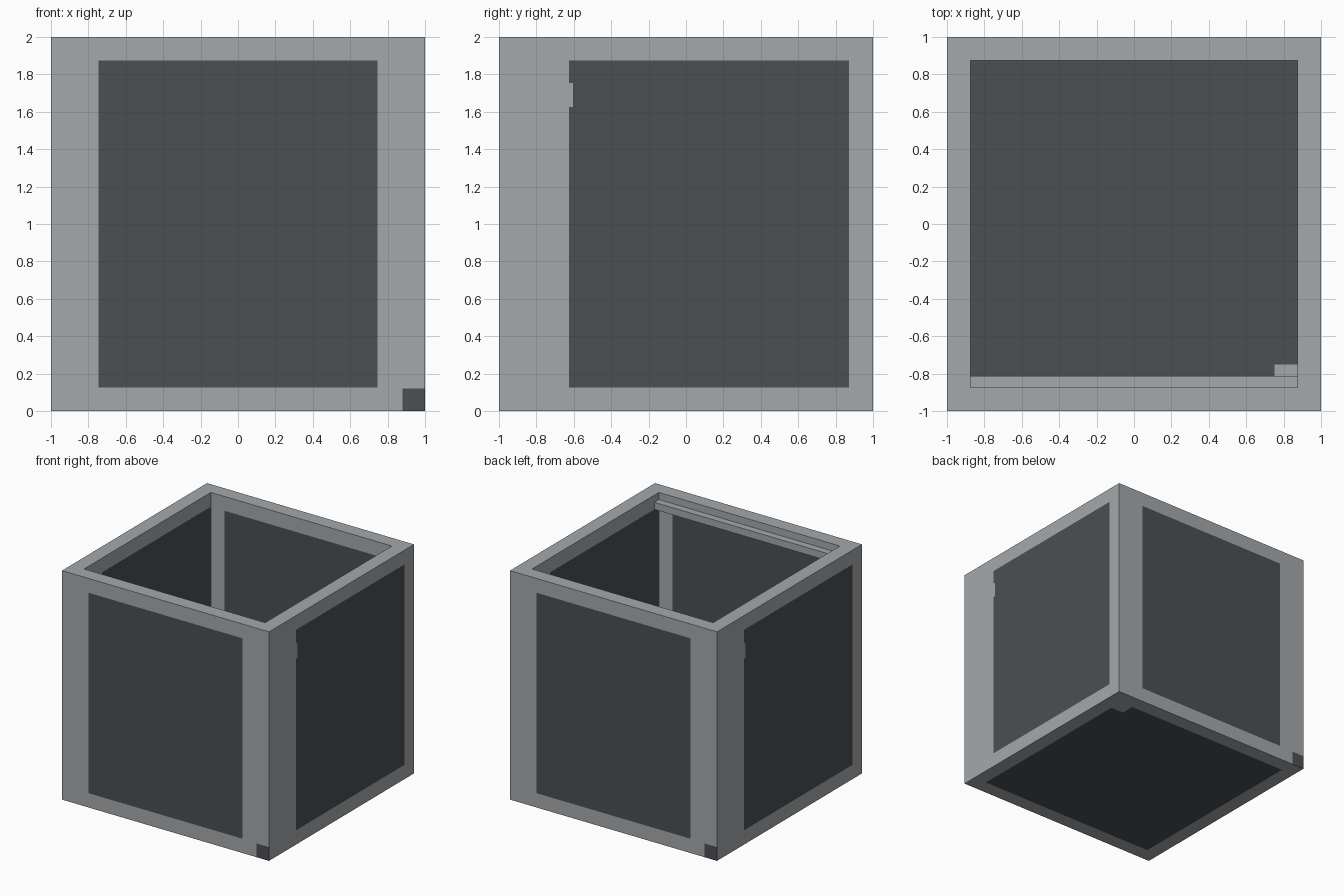
import bpy, bmesh
from mathutils import Vector

cube = bpy.data.objects.get("Cube")
if cube:
    bpy.data.objects.remove(cube, do_unlink=True)


def material(name, rgb):
    m = bpy.data.materials.new(name)
    m.use_nodes = True
    m.diffuse_color = (*rgb, 1)
    bsdf = m.node_tree.nodes["Principled BSDF"]
    bsdf.inputs["Base Color"].default_value = (*rgb, 1)
    bsdf.inputs["Roughness"].default_value = 0.8
    return m


LIGHT = material("light_grey", (0.376, 0.397, 0.413))
DARK = material("dark_grey", (0.072, 0.078, 0.087))
WALL = 0.125


def add_object(name, bm, *mats):
    mesh = bpy.data.meshes.new(name)
    bm.to_mesh(mesh)
    bm.free()
    obj = bpy.data.objects.new(name, mesh)
    bpy.context.collection.objects.link(obj)
    for m in mats:
        mesh.materials.append(m)
    return obj


def is_dark(face):
    """Panel layout for each direction, used for inner and outer walls alike."""
    n, c = face.normal, face.calc_center_median()
    if abs(n.z) > 0.5:
        # Floor and underside, each with one light corner square
        if c.z > 1 or max(abs(c.x), abs(c.y)) > 0.875:
            return False
        return not (c.x > 0.75 and c.y * -n.z > 0.75)
    in_height = WALL < c.z < 1.875
    if abs(n.y) > 0.5:
        # Front and back: centred panel and a small mark in the lower corner
        u = -c.x * n.y
        return (abs(u) < 0.745 and in_height) or (u > 0.88 and c.z < 0.12)
    # Sides: offset panel with a small nick in one edge
    u = c.y * n.x
    nick = u < -0.605 and 1.625 < c.z < 1.755
    return -0.625 < u < 0.872 and in_height and not nick


# Open box: inset the top and push it down to the floor
bm = bmesh.new()
bmesh.ops.create_cube(bm, size=2)
bmesh.ops.translate(bm, verts=bm.verts, vec=(0, 0, 1))
top = max(bm.faces, key=lambda f: f.calc_center_median().z)
bmesh.ops.inset_region(bm, faces=[top], thickness=WALL, use_even_offset=True)
well = bmesh.ops.extrude_discrete_faces(bm, faces=[top])["faces"][0]
bmesh.ops.translate(bm, verts=well.verts, vec=(0, 0, WALL - 2))

# Cut the panel outlines into the faces
cuts = {
    0: (-0.88, -0.875, -0.745, 0.745, 0.75, 0.875, 0.88),
    1: (-0.872, -0.75, -0.625, -0.605, 0.605, 0.625, 0.75, 0.872),
    2: (0.12, 0.125, 1.625, 1.755, 1.875),
}
for axis, values in cuts.items():
    for value in values:
        normal = Vector((0, 0, 0))
        normal[axis] = 1
        bmesh.ops.bisect_plane(bm, geom=bm.verts[:] + bm.edges[:] + bm.faces[:],
                               plane_co=normal * value, plane_no=normal, dist=1e-5)
bm.normal_update()
for f in bm.faces:
    f.material_index = int(is_dark(f))
add_object("open_box", bm, LIGHT, DARK)

# Narrow ledge inside the front wall
bm = bmesh.new()
bmesh.ops.create_cube(bm, size=1)
bmesh.ops.scale(bm, verts=bm.verts, vec=(1.75, 0.0625, 0.0625))
bmesh.ops.translate(bm, verts=bm.verts, vec=(0, -0.84375, 1.90625))
add_object("inner_ledge", bm, LIGHT)
